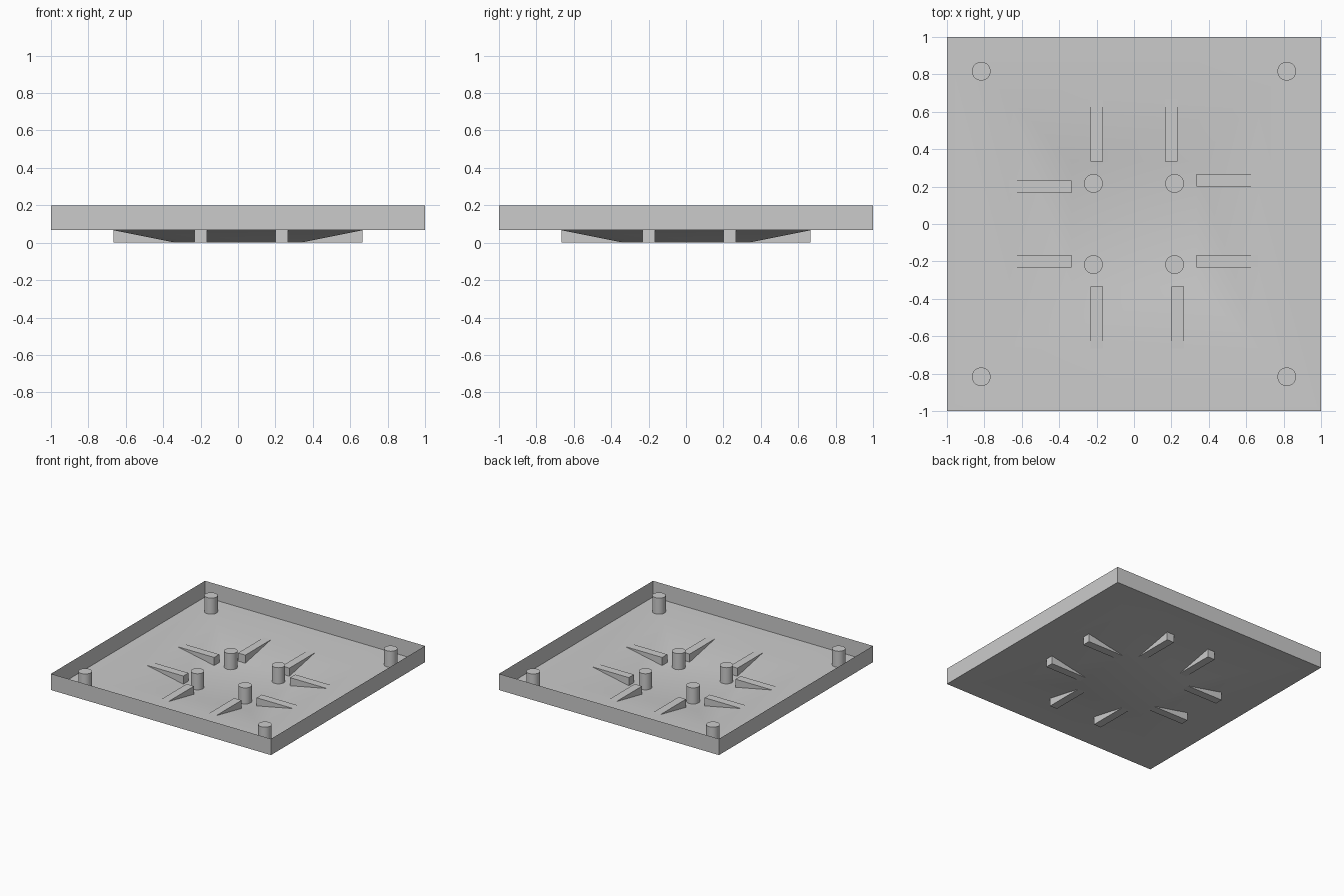
import bpy
import bmesh
import math

U = 1 / 15          # base module
cube = bpy.data.objects.get("Cube")
if cube:
    bpy.data.objects.remove(cube, do_unlink=True)

grey = bpy.data.materials.new("light_grey")
grey.use_nodes = True
colour = (0.6, 0.6, 0.6, 1)
grey.diffuse_color = colour
grey.node_tree.nodes["Principled BSDF"].inputs["Base Color"].default_value = colour


def finish(name, bm):
    mesh = bpy.data.meshes.new(name)
    bm.to_mesh(mesh)
    bm.free()
    mesh.materials.append(grey)
    obj = bpy.data.objects.new(name, mesh)
    bpy.context.collection.objects.link(obj)
    bpy.ops.object.select_all(action="DESELECT")
    obj.select_set(True)
    bpy.context.view_layer.objects.active = obj
    bpy.ops.object.shade_smooth_by_angle(angle=math.radians(30))
    return obj


def bar(name, x0, x1, y0, y1):
    bm = bmesh.new()
    base = bm.faces.new([bm.verts.new((x * U, y * U, 0))
                         for x, y in ((x0, y0), (x1, y0), (x1, y1), (x0, y1))])
    top = bmesh.ops.extrude_face_region(bm, geom=[base])["geom"]
    bmesh.ops.translate(bm, vec=(0, 0, U),
                        verts=[v for v in top if isinstance(v, bmesh.types.BMVert)])
    bmesh.ops.recalc_face_normals(bm, faces=bm.faces)
    finish(name, bm)


def peg(name, x, y, z):
    bm = bmesh.new()
    bmesh.ops.create_cone(bm, cap_ends=True, segments=32, radius1=0.75 * U,
                          radius2=0.75 * U, depth=2 * U - 0.001)
    bmesh.ops.translate(bm, verts=bm.verts, vec=(x * U, y * U, z + U + 0.0005))
    finish(name, bm)


# Thin tray: square rings for rim, wall foot, dish edge and dish bottom
bm = bmesh.new()
rings = [[bm.verts.new((sx * r * U, sy * r * U, z * U))
          for sx, sy in ((-1, -1), (1, -1), (1, 1), (-1, 1))]
         for r, z in ((15, 3), (15, 1), (10, 1), (5, 0))]
for outer, inner in zip(rings, rings[1:]):
    for i in range(4):
        j = (i + 1) % 4
        bm.faces.new((outer[i], outer[j], inner[j], inner[i]))
bm.faces.new(rings[-1])
finish("tray", bm)

# Level bars crossing the sloping dish, placed by their lower side edge
for c in (-3.5, 3):
    bar("front_bar", c, c + 1, -10, -5)
    bar("right_bar", 5, 10, c, c + 1)
for c in (-3.5, 2.5):
    bar("back_bar", c, c + 1, 5, 10)
    bar("left_bar", -10, -5, c, c + 1)

# Pegs at the tray corners and on the dish bottom
for sx in (-1, 1):
    for sy in (-1, 1):
        peg("corner_peg", sx * 12.25, sy * 12.25, U)
        peg("inner_peg", sx * 3.25, sy * 3.25, 0)
